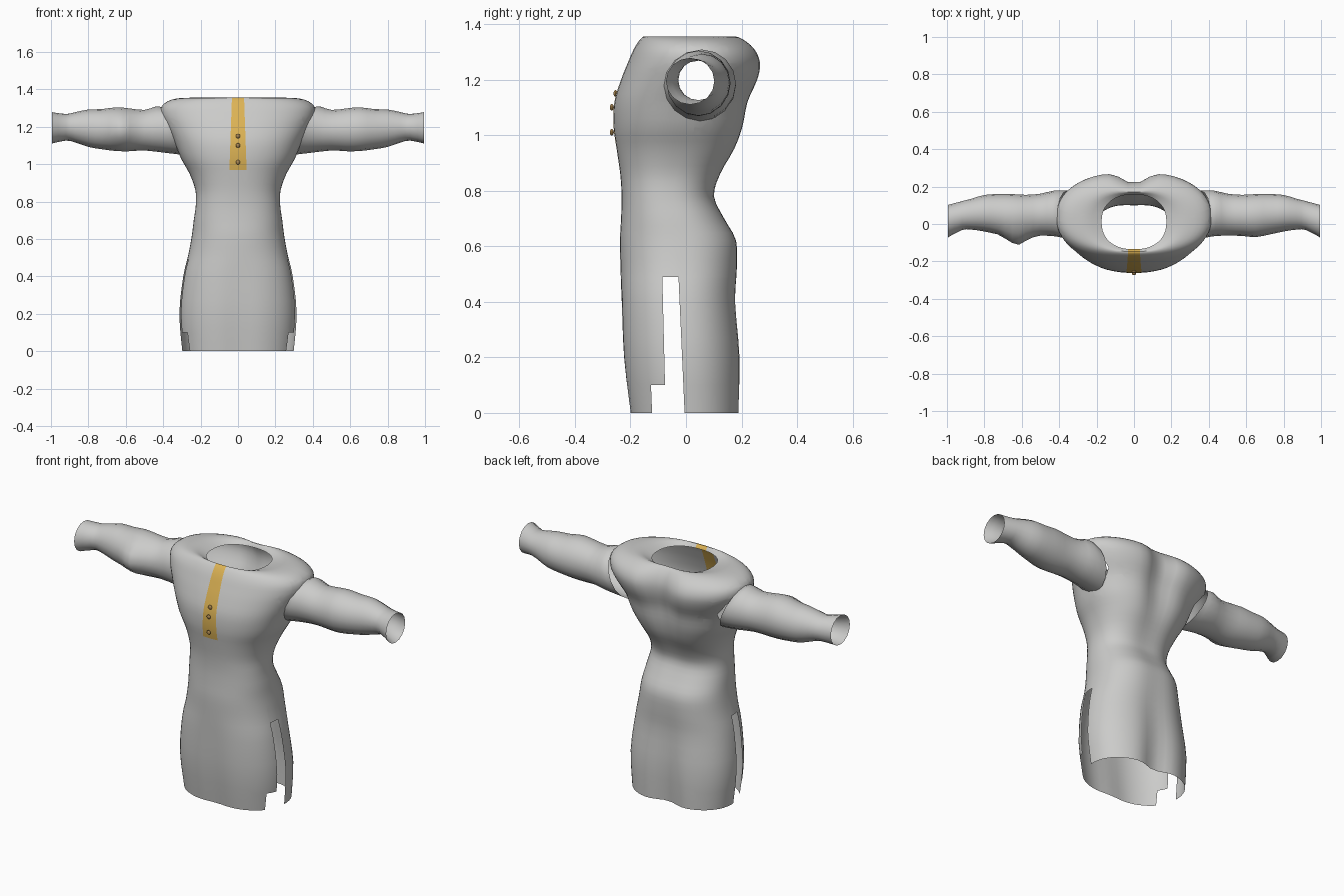
import bpy, bmesh, math
from mathutils import Vector

if "Cube" in bpy.data.objects:
    bpy.data.objects.remove(bpy.data.objects["Cube"])


def material(name, rgb):
    m = bpy.data.materials.new(name)
    m.diffuse_color = (*rgb, 1)
    m.use_nodes = True
    m.node_tree.nodes["Principled BSDF"].inputs["Base Color"].default_value = m.diffuse_color
    return m


GREY = material("grey cloth", (0.60, 0.60, 0.59))
YELLOW = material("yellow placket", (0.72, 0.45, 0.09))
BROWN = material("brown button", (0.40, 0.24, 0.08))


def resample(rows, k):
    """Catmull-Rom through rows of numbers, k steps per span."""
    out = []
    for i in range(len(rows) - 1):
        q = [rows[max(0, min(len(rows) - 1, i + j))] for j in (-1, 0, 1, 2)]
        for s in range(k):
            t = s / k
            out.append([0.5 * (2 * b + (c - a) * t + (2 * a - 5 * b + 4 * c - d) * t * t
                               + (3 * b - a - 3 * c + d) * t ** 3) for a, b, c, d in zip(*q)])
    return out + [list(rows[-1])]


def loft(bm, rings):
    """Open tube through equal rings of points."""
    vs = [[bm.verts.new(p) for p in r] for r in rings]
    n = len(vs[0])
    for a, b in zip(vs, vs[1:]):
        for i in range(n):
            bm.faces.new((a[i], a[(i + 1) % n], b[(i + 1) % n], b[i]))


def cut(bm, co, no, test):
    """Cut a plane through the faces whose centre passes the test."""
    faces = [f for f in bm.faces if test(f.calc_center_median())]
    geom = set(faces)
    for f in faces:
        geom.update(f.edges)
        geom.update(f.verts)
    bmesh.ops.bisect_plane(bm, geom=list(geom), dist=1e-5, plane_co=co, plane_no=no)


def finish(bm, name, mats, angle=40):
    me = bpy.data.meshes.new(name)
    bm.to_mesh(me)
    bm.free()
    for m in mats:
        me.materials.append(m)
    ob = bpy.data.objects.new(name, me)
    bpy.context.collection.objects.link(ob)
    bpy.ops.object.select_all(action='DESELECT')
    ob.select_set(True)
    bpy.context.view_layer.objects.active = ob
    bpy.ops.object.shade_smooth_by_angle(angle=math.radians(angle))
    return ob


# Body: height, half width, front y, back y, back groove, front groove
BODY = [
    (0.00, 0.298, -0.210, 0.207, 0.045, 0.015),
    (0.20, 0.314, -0.232, 0.207, 0.030, 0.012),
    (0.40, 0.293, -0.237, 0.188, 0.015, 0.006),
    (0.52, 0.265, -0.236, 0.192, 0.010, 0.0),
    (0.62, 0.247, -0.238, 0.188, 0.008, 0.0),
    (0.70, 0.237, -0.234, 0.145, 0.008, 0.0),
    (0.78, 0.226, -0.232, 0.110, 0.010, 0.0),
    (0.86, 0.228, -0.237, 0.136, 0.015, 0.0),
    (0.95, 0.260, -0.250, 0.190, 0.025, 0.0),
    (1.03, 0.305, -0.261, 0.220, 0.035, 0.0),
    (1.12, 0.342, -0.258, 0.238, 0.045, 0.0),
    (1.20, 0.385, -0.234, 0.272, 0.060, 0.0),
    (1.26, 0.412, -0.210, 0.280, 0.065, 0.0),
    (1.31, 0.408, -0.188, 0.258, 0.055, 0.0),
    (1.345, 0.355, -0.165, 0.215, 0.030, 0.0),
    (1.355, 0.260, -0.148, 0.180, 0.010, 0.0),
    (1.335, 0.173, -0.135, 0.158, 0.0, 0.0),
]
N = 56


def body_ring(z, a, yf, yb, gb, gf):
    cy, ry = (yf + yb) / 2, (yb - yf) / 2
    pts = []
    for i in range(N):
        t = math.tau * (i + 0.5) / N
        c, s = math.cos(t), math.sin(t)
        x = a * math.copysign(abs(c) ** 0.87, c)
        y = cy + ry * math.copysign(abs(s) ** 0.87, s)
        y += (gf if s < 0 else -gb) * math.exp(-(x / 0.085) ** 2)
        pts.append((x, y, z))
    return pts


bm = bmesh.new()
loft(bm, [body_ring(*r) for r in resample(BODY, 3)])

# Side slits: slanted edges with a step near the hem
TOP, STEP = 0.49, 0.10


def near_slit(c):
    return c.z < 0.56 and abs(c.y) < 0.17


def slit_back(z):
    return -0.005 - 0.045 * z


def slit_front(z):
    return -0.073 - 0.025 * z if z > STEP else -0.122 - 0.04 * z


for z in (TOP, STEP):
    cut(bm, (0, 0, z), (0, 0, 1), near_slit)
cut(bm, (0, -0.005, 0), (0, 1, 0.045), near_slit)
cut(bm, (0, -0.073, 0), (0, 1, 0.025), lambda c: near_slit(c) and c.z > STEP)
cut(bm, (0, -0.122, 0), (0, 1, 0.04), lambda c: near_slit(c) and c.z < STEP)


def in_slit(c):
    return c.z < TOP and slit_front(c.z) < c.y < slit_back(c.z)


# Arm holes: ten-sided openings
HOLE = Vector((0, 0.045, 1.185))
DIRS = [Vector((0, math.cos(math.tau * k / 10), math.sin(math.tau * k / 10))) for k in range(10)]
for d in DIRS:
    cut(bm, HOLE + d * 0.105, d,
        lambda c: abs(c.x) > 0.2 and (c - HOLE).yz.length < 0.17)


def in_hole(c):
    return abs(c.x) > 0.2 and all((c - HOLE).dot(d) < 0.105 for d in DIRS)


doomed = []
for f in bm.faces:
    c = f.calc_center_median()
    if in_slit(c) or in_hole(c):
        doomed.append(f)
bmesh.ops.delete(bm, geom=doomed, context='FACES')

# Front placket, tapering to the neck


def near_placket(c):
    return c.y < -0.08 and c.z > 0.92 and abs(c.x) < 0.12


cut(bm, (0, 0, 0.97), (0, 0, 1), near_placket)
for s in (-1, 1):
    cut(bm, (s * 0.046, 0, 0.97), (s, 0, 0.035), near_placket)
for f in bm.faces:
    c = f.calc_center_median()
    if near_placket(c) and c.z > 0.97 and abs(c.x) < 0.046 - 0.035 * (c.z - 0.97):
        f.material_index = 1
finish(bm, "tunic_body", [GREY, YELLOW])

# Sleeves: x, front y, back y, bottom z, top z, lean of the ring
SLEEVE = [
    (0.355, -0.080, 0.178, 1.050, 1.305, 0.055),
    (0.420, -0.066, 0.180, 1.062, 1.308, 0.020),
    (0.500, -0.062, 0.162, 1.073, 1.290, 0.0),
    (0.580, -0.064, 0.156, 1.069, 1.298, 0.0),
    (0.650, -0.070, 0.160, 1.070, 1.304, 0.0),
    (0.730, -0.055, 0.160, 1.080, 1.294, 0.0),
    (0.800, -0.040, 0.155, 1.092, 1.292, 0.0),
    (0.870, -0.030, 0.135, 1.116, 1.278, 0.0),
    (0.920, -0.032, 0.122, 1.126, 1.268, 0.0),
    (0.995, -0.072, 0.102, 1.110, 1.278, 0.0),
]


def sleeve_ring(side, x, yf, yb, zb, zt, lean, n=16):
    # the right-hand wearer's elbow has a pointed fold at the front
    fold = 0.045 * max(0, 1 - abs(x - 0.62) / 0.10) if side < 0 else 0
    pts = []
    for i in range(n):
        t = math.tau * i / n
        c, s = math.cos(t), math.sin(t)
        y = (yf + yb) / 2 + (yb - yf) / 2 * c - fold * max(0, -c) ** 3
        z = (zb + zt) / 2 + (zt - zb) / 2 * s
        pts.append((side * (x + lean * s), y, z))
    return pts


for side, name in ((1, "left_sleeve"), (-1, "right_sleeve")):
    bm = bmesh.new()
    loft(bm, [sleeve_ring(side, *r) for r in resample(SLEEVE, 2)])
    bmesh.ops.recalc_face_normals(bm, faces=bm.faces)
    finish(bm, name, [GREY])

# Buttons down the placket
for i, (z, y) in enumerate(((1.15, -0.254), (1.10, -0.267), (1.01, -0.267))):
    bm = bmesh.new()
    bmesh.ops.create_uvsphere(bm, u_segments=12, v_segments=8, radius=0.012)
    bmesh.ops.scale(bm, vec=(1, 0.6, 1), verts=bm.verts)
    bmesh.ops.translate(bm, vec=(0, y, z), verts=bm.verts)
    finish(bm, f"button_{i + 1}", [BROWN])
